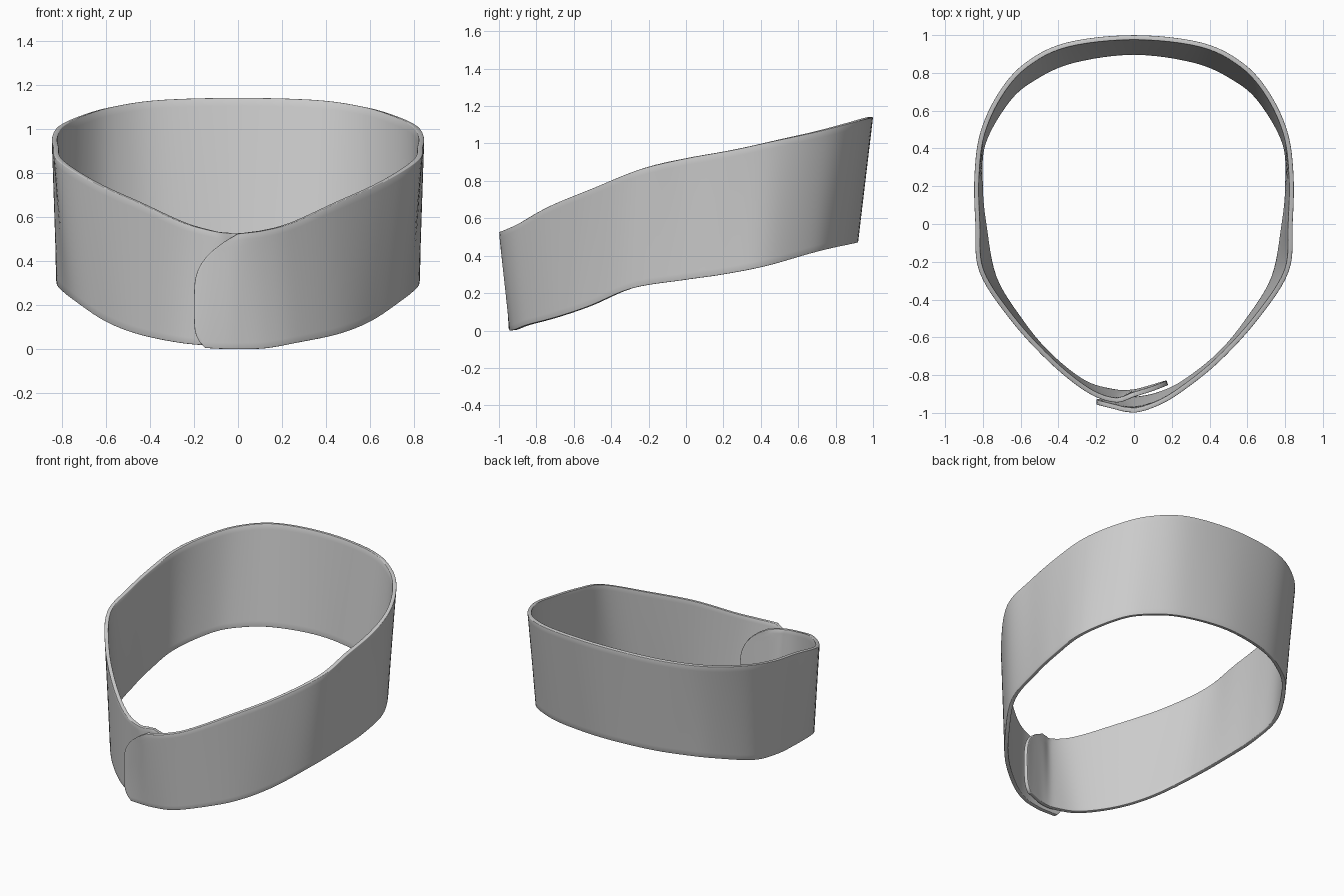
import bpy, bmesh
from mathutils import Vector

if "Cube" in bpy.data.objects:
    bpy.data.objects.remove(bpy.data.objects["Cube"])

# Band sections: top edge x, y, z then bottom edge x, y, z
side = [
    (.25, -.89, .575, .27, -.85, .03),
    (.45, -.73, .665, .46, -.70, .07),
    (.66, -.50, .76, .61, -.52, .13),
    (.82, -.25, .86, .75, -.29, .225),
    (.84, .00, .92, .805, -.01, .27),
    (.845, .25, .965, .825, .20, .30),
    (.815, .48, 1.015, .81, .43, .345),
    (.72, .69, 1.06, .68, .66, .41),
    (.58, .85, 1.10, .54, .78, .44),
    (.36, .96, 1.13, .33, .875, .46),
]
back = [(0, 1, 1.14, 0, .92, .47)]
outer_end = [
    (-.20, -.96, .49, -.20, -.95, .01),
    (-.10, -.985, .51, -.10, -.945, .003),
    (.0, -1.0, .525, .0, -.94, .0),
    (.12, -.965, .54, .13, -.915, .005),
]
inner_end = [
    (-.10, -.945, .535, -.10, -.90, .015),
    (.0, -.915, .525, .0, -.90, .015),
    (.10, -.885, .51, .10, -.875, .025),
    (.18, -.855, .49, .18, -.85, .03),
]
mirrored = [(-a, b, c, -d, e, f) for a, b, c, d, e, f in reversed(side)]
path = [Vector(p) for p in outer_end + side + back + mirrored + inner_end]
LAST = len(path) - 1


def sample(t):
    """Catmull-Rom point on the section path."""
    i = min(int(t), LAST - 1)
    f = t - i
    p1, p2 = path[i], path[i + 1]
    p0 = path[i - 1] if i > 0 else p1 * 2 - p2
    p3 = path[i + 2] if i + 2 <= LAST else p2 * 2 - p1
    return (p1 * 2 + (p2 - p0) * f + (p0 * 2 - p1 * 5 + p2 * 4 - p3) * f * f
            + (p1 * 3 - p0 - p2 * 3 + p3) * f ** 3) * .5


def lag(v):
    """How far a flap end is pulled back at height v, rounding its corners."""
    return 2.0 * ((v - .4) / .6) ** 4 if v > .4 else .5 * ((.4 - v) / .4) ** 5


COLS, ROWS = LAST * 6, 18
bm = bmesh.new()
grid = []
for i in range(COLS + 1):
    column = []
    for j in range(ROWS + 1):
        v = j / ROWS
        t = i * LAST / COLS
        shift = lag(v) * (max(0, 1 - t / 4) - max(0, 1 - (LAST - t) / 4))
        s = sample(min(max(t + shift, 0), LAST))
        top, bottom = Vector(s[:3]), Vector(s[3:])
        column.append(bm.verts.new(bottom.lerp(top, v)))
    grid.append(column)
for i in range(COLS):
    for j in range(ROWS):
        bm.faces.new((grid[i][j], grid[i + 1][j], grid[i + 1][j + 1], grid[i][j + 1]))

mesh = bpy.data.meshes.new("wrap_band")
bm.to_mesh(mesh)
bm.free()
band = bpy.data.objects.new("wrap_band", mesh)
bpy.context.collection.objects.link(band)

# Cloth thickness towards the inside, with softened rims
solid = band.modifiers.new("thickness", 'SOLIDIFY')
solid.thickness = .025
solid.offset = -1
bevel = band.modifiers.new("soft_rim", 'BEVEL')
bevel.width = .008
bevel.segments = 2
bevel.limit_method = 'ANGLE'
bevel.angle_limit = 1.0

bpy.context.view_layer.objects.active = band
band.select_set(True)
bpy.ops.object.shade_smooth()
